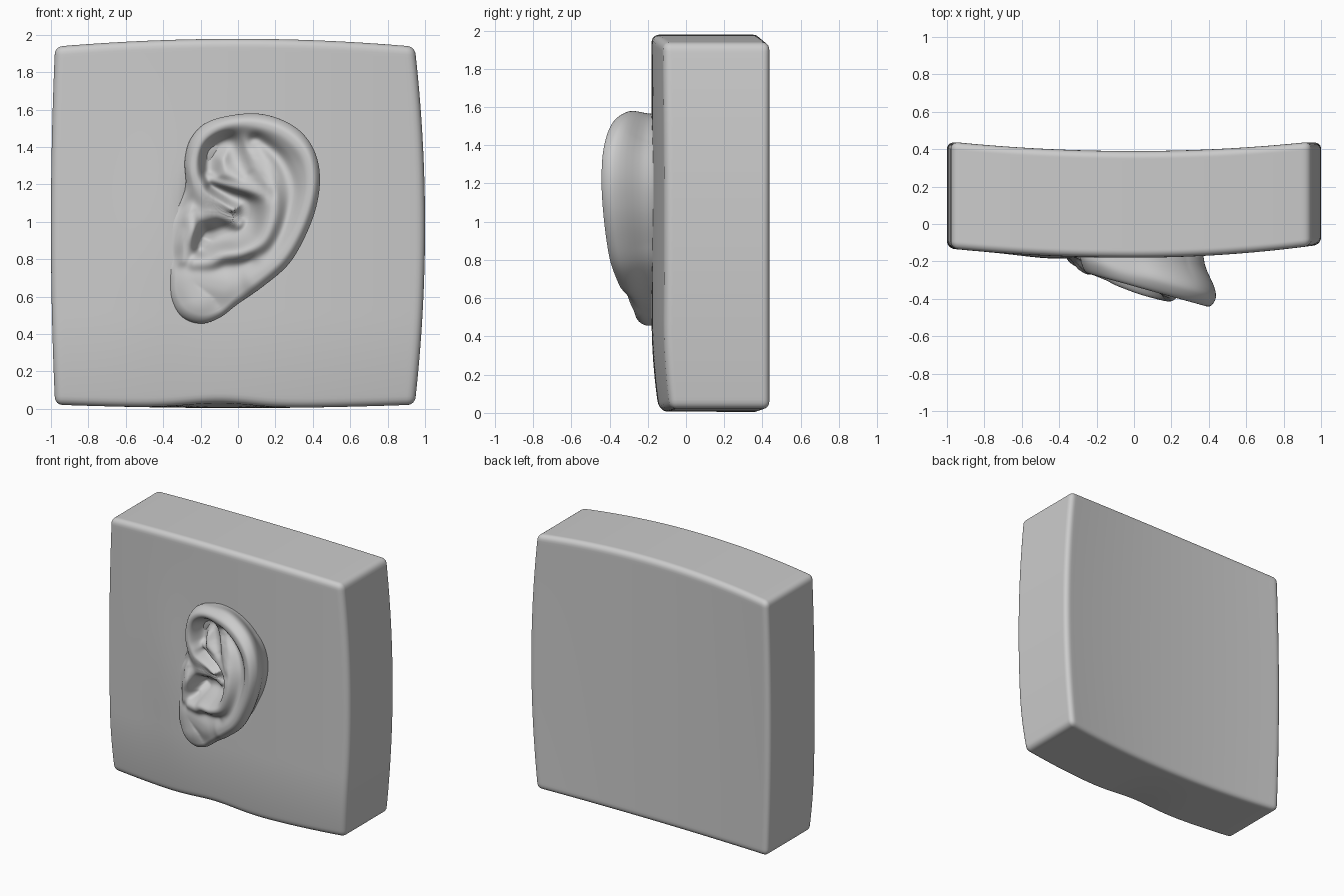
import bpy, bmesh, math
from mathutils import Vector
from mathutils.kdtree import KDTree

if "Cube" in bpy.data.objects:
    bpy.data.objects.remove(bpy.data.objects["Cube"])


def clamp(v, a=0.0, b=1.0):
    return max(a, min(b, v))


def smooth(t):
    t = clamp(t)
    return t * t * (3 - 2 * t)


def spline(pts, steps, closed=False):
    """Catmull-Rom samples through points of any dimension."""
    n, out = len(pts), []
    get = (lambda i: pts[i % n]) if closed else (lambda i: pts[int(clamp(i, 0, n - 1))])
    for i in range(n if closed else n - 1):
        a, b, c, d = (get(i + k) for k in (-1, 0, 1, 2))
        for s in range(steps):
            t = s / steps
            out.append(tuple(0.5 * (2 * q + (r - p) * t + (2 * p - 5 * q + 4 * r - u) * t * t
                                    + (3 * q - p - 3 * r + u) * t ** 3)
                             for p, q, r, u in zip(a, b, c, d)))
    if not closed:
        out.append(tuple(pts[-1]))
    return out


def front(x, z):
    """Depth of the slab's bulged front face."""
    y = -0.18 + (0.07 if x > 0 else 0.05) * x * x
    y += 0.04 * clamp((0.5 - z) / 0.5) ** 2
    return y - 0.014 * math.exp(-((x + 0.45) / 0.2) ** 2 - ((z - 0.9) / 0.5) ** 2)


def finish(name, bm):
    bmesh.ops.recalc_face_normals(bm, faces=bm.faces[:])
    for f in bm.faces:
        f.smooth = True
    me = bpy.data.meshes.new(name)
    bm.to_mesh(me)
    bm.free()
    ob = bpy.data.objects.new(name, me)
    bpy.context.collection.objects.link(ob)
    return ob


# Slab: rounded box, warped to the gently bulging block
bm = bmesh.new()
bmesh.ops.create_cube(bm, size=2)
bmesh.ops.subdivide_edges(bm, edges=bm.edges[:], cuts=63, use_grid_fill=True)
half, rad = (1.0, 0.29, 1.0), 0.04
for v in bm.verts:
    p = Vector([h * (0.45 * c + 0.55 * math.sin(c * math.pi / 2)) for c, h in zip(v.co, half)])
    q = Vector([clamp(c, rad - h, h - rad) for c, h in zip(p, half)])
    d = p - q
    if d.length > 1e-6:
        p = q + d.normalized() * rad
    x, z, t = p.x, p.z, (p.y + half[1]) / (2 * half[1])
    nx = x * (1 - (0.055 if x > 0 else 0.022) * z * z)
    top, bottom = 1.978 - 0.042 * x * x, 0.004 + 0.018 * x * x
    bottom += 0.03 * (1 - t) ** 2 * math.exp(-((x + 0.1) / 0.25) ** 2)
    nz = bottom + (top - bottom) * (z + 1) / 2
    yf, yb = front(nx, nz), 0.39 + 0.05 * x * x
    # hidden pocket that leaves room for the ear bowl
    e = math.hypot((nx + 0.04) / 0.2, (nz - 1.03) / 0.27)
    yf += 0.14 * math.exp(-e ** 4)
    v.co = (nx, yf + (yb - yf) * t, nz)
finish("slab", bm)

# Ear outline in x, z
outline = [(0.05, 1.58), (0.2, 1.56), (0.33, 1.49), (0.41, 1.38), (0.44, 1.24), (0.42, 1.08),
           (0.36, 0.92), (0.27, 0.77), (0.13, 0.65), (0.0, 0.56), (-0.1, 0.485), (-0.2, 0.455),
           (-0.3, 0.49), (-0.36, 0.58), (-0.37, 0.68), (-0.37, 0.78), (-0.38, 0.88),
           (-0.37, 0.99), (-0.31, 1.1), (-0.28, 1.2), (-0.285, 1.33), (-0.25, 1.45), (-0.15, 1.54)]

# Relief strokes: x, z, height, width
lobe = [(-0.22, 0.58, -0.005, 0.1), (-0.24, 0.68, -0.01, 0.09), (-0.08, 0.66, -0.01, 0.09)]
scapha = [(0.1, 1.43, -0.09, 0.045), (0.22, 1.34, -0.08, 0.04), (0.285, 1.2, -0.06, 0.04),
          (0.28, 1.07, -0.05, 0.04), (0.22, 0.93, -0.035, 0.04), (0.12, 0.81, -0.02, 0.04)]
fossa = [(-0.15, 1.27, -0.12, 0.05), (-0.14, 1.37, -0.13, 0.055), (-0.05, 1.42, -0.12, 0.055),
         (0.0, 1.33, -0.1, 0.06), (0.04, 1.26, -0.07, 0.04)]
bowl = [(-0.15, 0.92, -0.17, 0.07), (-0.04, 0.96, -0.16, 0.08), (0.04, 1.02, -0.15, 0.08),
        (0.04, 1.1, -0.14, 0.06), (-0.04, 1.14, -0.14, 0.045), (-0.14, 1.19, -0.12, 0.035)]
notch = [(-0.2, 0.86, -0.11, 0.035), (-0.18, 0.91, -0.18, 0.05)]
antihelix = [(0.09, 1.4, -0.07, 0.04), (0.13, 1.3, -0.025, 0.05), (0.175, 1.17, 0.015, 0.055),
             (0.18, 1.03, 0.03, 0.055), (0.13, 0.9, 0.035, 0.05), (0.03, 0.84, 0.035, 0.045),
             (-0.08, 0.82, 0.025, 0.045), (-0.15, 0.785, 0.01, 0.04), (-0.23, 0.775, 0.0, 0.035)]
lower_fold = [(-0.16, 1.235, -0.09, 0.022), (-0.06, 1.21, -0.06, 0.028),
              (0.05, 1.18, -0.035, 0.035), (0.15, 1.15, 0.005, 0.04)]
tragus = [(-0.26, 1.05, -0.02, 0.04), (-0.25, 0.96, 0.005, 0.042), (-0.285, 0.87, -0.005, 0.045),
          (-0.29, 0.8, -0.01, 0.04)]
helix = [(0.0, 0.99, -0.12, 0.035), (-0.08, 1.05, -0.075, 0.042), (-0.18, 1.13, -0.02, 0.048),
         (-0.235, 1.24, 0.0, 0.045), (-0.235, 1.35, 0.0, 0.045), (-0.19, 1.45, 0.0, 0.046),
         (-0.08, 1.52, 0.0, 0.048), (0.05, 1.53, 0.0, 0.05), (0.2, 1.495, 0.0, 0.055),
         (0.31, 1.42, 0.0, 0.057), (0.37, 1.33, 0.0, 0.055), (0.385, 1.2, 0.0, 0.053),
         (0.36, 1.07, 0.0, 0.053), (0.3, 0.92, 0.0, 0.055), (0.21, 0.79, 0.0, 0.06),
         (0.08, 0.69, -0.005, 0.07)]

strokes = []
for pts in (lobe, scapha, fossa, bowl, notch, antihelix, lower_fold, tragus, helix):
    samples = spline(pts, 24)
    tree = KDTree(len(samples))
    for i, s in enumerate(samples):
        tree.insert((s[0], s[1], 0), i)
    tree.balance()
    strokes.append((samples, tree))


def relief(x, z):
    h = -0.04
    for samples, tree in strokes:
        _, i, d = tree.find((x, z, 0))
        _, _, sh, sw = samples[i]
        h += (sh - h) * math.exp(-(d / sw) ** 2.5)
    return h


def cheek(x, z):
    """Where the ear's front edge melts into the face."""
    return smooth((-0.1 - x) / 0.15) * smooth((z - 0.68) / 0.12) * smooth((1.18 - z) / 0.12)


# Ear: polar sheet carrying the relief, rolled over the rim and back to the slab
cx, cz, rings = -0.02, 1.02, 76
rim = spline(outline, 10, True)
bm = bmesh.new()
centre = bm.verts.new((cx, -0.333 - 0.277 * cx - relief(cx, cz), cz))
loops = []
for i in range(1, rings + 1):
    r = 1 - (1 - i / rings) ** 1.35
    row = []
    for ox, oz in rim:
        x, z = cx + (ox - cx) * r, cz + (oz - cz) * r
        edge = (1 - r) * math.hypot(ox - cx, oz - cz)
        k = clamp(1 - edge / 0.05)
        c = cheek(ox, oz)
        y = -0.333 - 0.277 * x - relief(x, z)
        y += 0.05 * (1 - math.sqrt(1 - k * k)) * (1 - c)
        y += (front(x, z) + 0.005 - y) * c * smooth((r - 0.76) / 0.24)
        row.append(bm.verts.new((x, y, z)))
    loops.append(row)
last = [v.co.copy() for v in loops[-1]]
for j in range(1, 9):
    t = j / 8
    row = []
    for p in last:
        s = 1 - 0.13 * clamp((p.x - cx) / 0.35) * smooth(t * 1.4) - 0.02 * t
        x, z = cx + (p.x - cx) * s, cz + (p.z - cz) * s
        row.append(bm.verts.new((x, p.y + (front(x, z) + 0.05 - p.y) * t, z)))
    loops.append(row)
n = len(rim)
for k in range(n):
    bm.faces.new((centre, loops[0][k], loops[0][(k + 1) % n]))
    for a, b in zip(loops, loops[1:]):
        bm.faces.new((a[k], b[k], b[(k + 1) % n], a[(k + 1) % n]))
# closed deep inside the slab
hub = bm.verts.new((cx, 0.1, cz))
for k in range(n):
    bm.faces.new((loops[-1][(k + 1) % n], loops[-1][k], hub))
ear = finish("ear", bm)
mod = ear.modifiers.new("soften", 'SMOOTH')
mod.factor = 0.5
mod.iterations = 4
